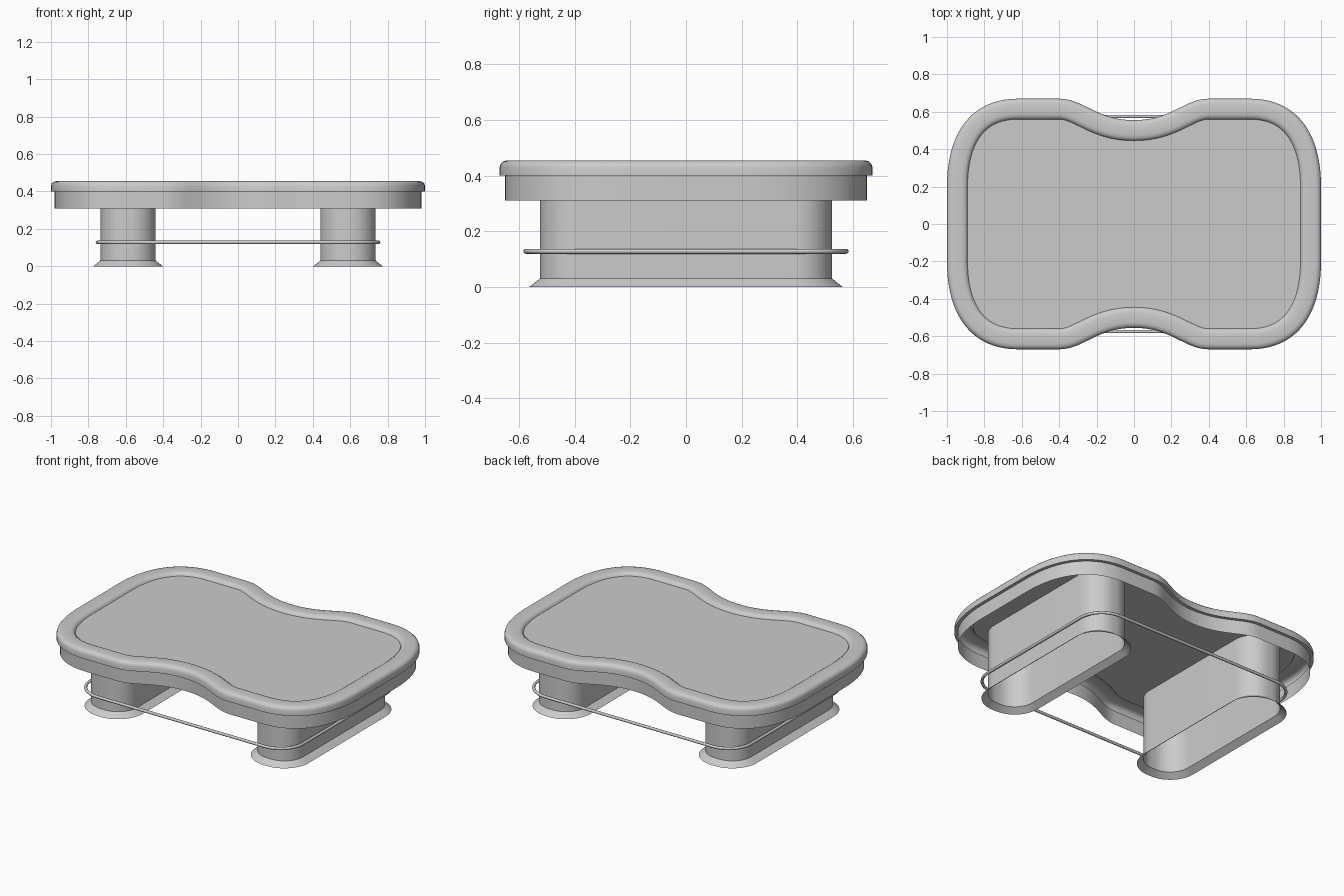
import bpy, bmesh
from math import sin, cos, pi, radians
from mathutils import Vector

if "Cube" in bpy.data.objects:
    bpy.data.objects.remove(bpy.data.objects["Cube"])


def bezier(p0, p1, p2, p3, n):
    p = [Vector(q) for q in (p0, p1, p2, p3)]
    out = []
    for i in range(n + 1):
        t = i / n
        s = 1 - t
        out.append(p[0] * s**3 + p[1] * 3 * s * s * t + p[2] * 3 * s * t * t + p[3] * t**3)
    return out


def inset(outline, d):
    """Move a counter-clockwise outline inward by d (mitred)."""
    res = []
    n = len(outline)
    for i, p in enumerate(outline):
        e1 = (p - outline[i - 1]).normalized()
        e2 = (outline[(i + 1) % n] - p).normalized()
        n1, n2 = Vector((-e1.y, e1.x)), Vector((-e2.y, e2.x))
        res.append(p + (n1 + n2) / (1 + n1.dot(n2)) * d)
    return res


def sweep(name, outline, profile, cap=False, closed=False, x=0):
    """Skin a profile of (inset, z) pairs around an outline."""
    bm = bmesh.new()
    rings = [[bm.verts.new((p.x, p.y, z)) for p in inset(outline, d)] for d, z in profile]
    n = len(outline)
    pairs = list(zip(rings, rings[1:]))
    if closed:
        pairs.append((rings[-1], rings[0]))
    for a, b in pairs:
        for i in range(n):
            j = (i + 1) % n
            bm.faces.new((a[i], a[j], b[j], b[i]))
    if cap:
        bm.faces.new(rings[-1])
    mesh = bpy.data.meshes.new(name)
    bm.to_mesh(mesh)
    bm.free()
    ob = bpy.data.objects.new(name, mesh)
    bpy.context.collection.objects.link(ob)
    ob.location.x = x
    bpy.ops.object.select_all(action='DESELECT')
    ob.select_set(True)
    bpy.context.view_layer.objects.active = ob
    bpy.ops.object.shade_smooth_by_angle(angle=radians(35))
    return ob


def rounded_rect(hx, hy, r, n=14):
    pts = []
    for k, (sx, sy) in enumerate(((1, 1), (-1, 1), (-1, -1), (1, -1))):
        for i in range(n + 1):
            a = (k + i / n) * pi / 2
            pts.append(Vector((sx * (hx - r) + r * cos(a), sy * (hy - r) + r * sin(a))))
    return pts


# Waisted table outline: one quarter, mirrored to all four
corner = bezier((1, 0.2), (1, 0.5), (0.86, 0.67), (0.62, 0.67), 20)
waist = bezier((0.4, 0.67), (0.27, 0.67), (0.2, 0.555), (0, 0.555), 16)
quarter = corner + waist
half = quarter + [Vector((-p.x, p.y)) for p in reversed(quarter[:-1])]
outline = half + [Vector((-p.x, -p.y)) for p in half]

# Thin skirt below the rim
sweep("table_skirt", outline, [(0.02, 0.31), (0.02, 0.40)])

# Rounded rim with the slightly sunken top panel
sweep("table_top", outline,
      [(0.02, 0.40), (0, 0.40), (0, 0.43), (0.004, 0.442), (0.013, 0.451), (0.028, 0.455),
       (0.08, 0.455), (0.095, 0.452), (0.105, 0.445), (0.11, 0.435)], cap=True)

# Hollow legs with flared feet
for side, x in (("left", -0.588), ("right", 0.588)):
    sweep(side + "_leg", rounded_rect(0.148, 0.525, 0.135),
          [(-0.038, 0), (0, 0.03), (0, 0.435)], x=x)

# Wire stretcher looping around both legs
r = 0.009
sweep("stretcher_ring", rounded_rect(0.752, 0.575, 0.16),
      [(-r * cos(2 * pi * i / 12), 0.128 + r * sin(2 * pi * i / 12)) for i in range(12)],
      closed=True)
